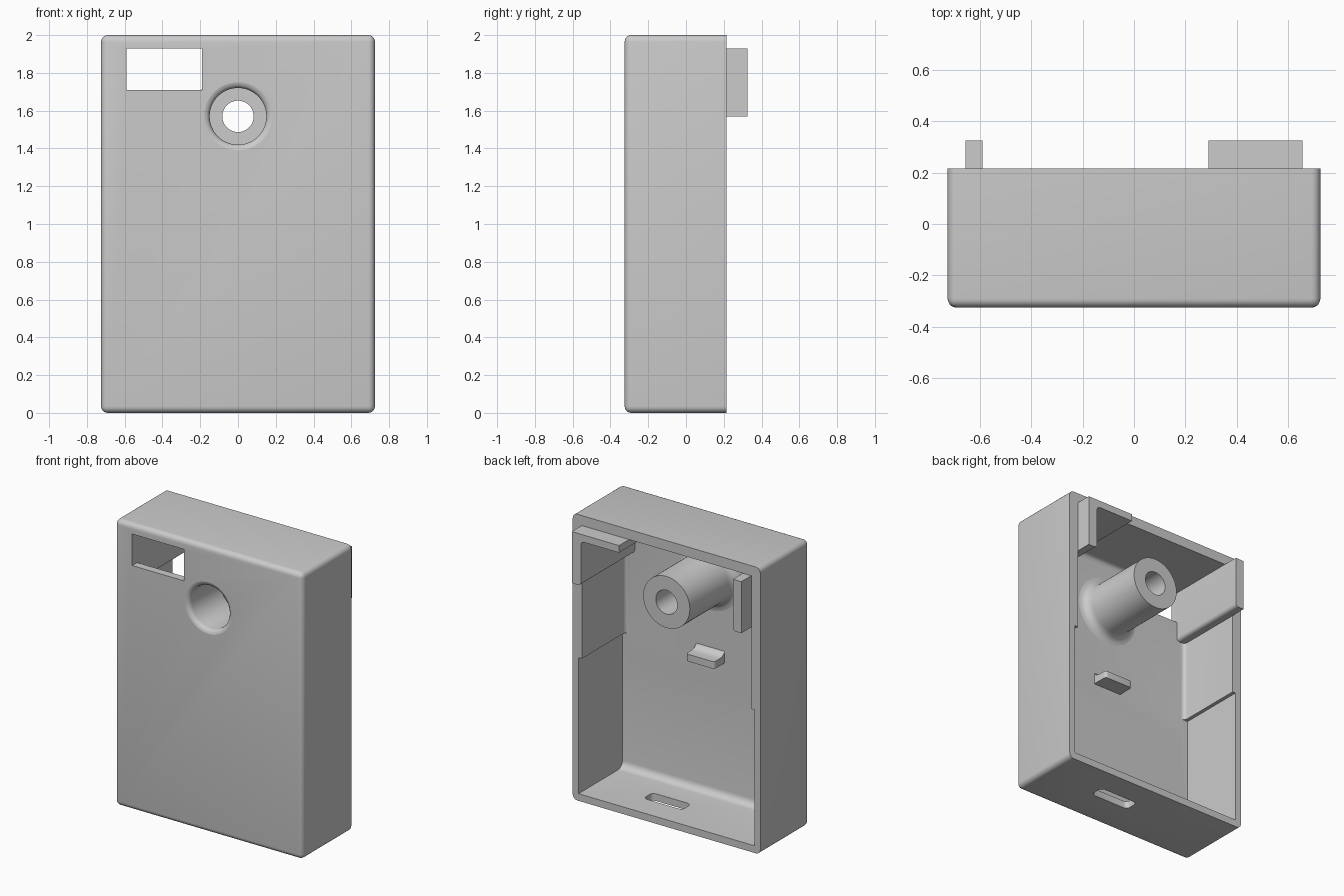
import bpy, bmesh, math
from mathutils import Vector

cube = bpy.data.objects.get("Cube")
if cube:
    bpy.data.objects.remove(cube, do_unlink=True)

grey = bpy.data.materials.new("plain_grey")
grey.use_nodes = True
GREY = (0.6, 0.6, 0.6, 1)
grey.diffuse_color = GREY
grey.node_tree.nodes["Principled BSDF"].inputs["Base Color"].default_value = GREY

FRONT, RIM, INNER = -0.325, 0.215, -0.27
POST_Z = 1.57


def finish(bm, name):
    bmesh.ops.recalc_face_normals(bm, faces=bm.faces)
    mesh = bpy.data.meshes.new(name)
    bm.to_mesh(mesh)
    bm.free()
    ob = bpy.data.objects.new(name, mesh)
    bpy.context.collection.objects.link(ob)
    mesh.materials.append(grey)
    return ob


def prism(name, points, start, end, axis="y", bevel=0, pick=None, segments=5):
    """Extrude an outline along an axis, rounding the edges chosen by pick(a, b)."""
    bm = bmesh.new()
    place = (lambda a, b, t: (a, t, b)) if axis == "y" else (
        (lambda a, b, t: (t, a, b)) if axis == "x" else (lambda a, b, t: (a, b, t)))
    face = bm.faces.new([bm.verts.new(place(a, b, start)) for a, b in points])
    made = bmesh.ops.extrude_face_region(bm, geom=[face])["geom"]
    shift = Vector(place(0, 0, end - start))
    bmesh.ops.translate(bm, vec=shift, verts=[v for v in made if isinstance(v, bmesh.types.BMVert)])
    bmesh.ops.recalc_face_normals(bm, faces=bm.faces)
    if pick:
        edges = [e for e in bm.edges if pick(e.verts[0].co, e.verts[1].co)]
        bmesh.ops.bevel(bm, geom=edges, offset=bevel, segments=segments,
                        profile=0.5, affect="EDGES")
    return finish(bm, name)


def rect(a0, a1, b0, b1):
    return [(a0, b0), (a1, b0), (a1, b1), (a0, b1)]


def cut(target, cutter):
    cutter.hide_render = True
    mod = target.modifiers.new("cut", "BOOLEAN")
    mod.object, mod.operation, mod.solver = cutter, "DIFFERENCE", "EXACT"
    bpy.context.view_layer.objects.active = target
    bpy.ops.object.modifier_apply(modifier=mod.name)
    bpy.data.objects.remove(cutter, do_unlink=True)


def at_y(y):
    return lambda a, b: abs(a.y - y) < 1e-4 and abs(b.y - y) < 1e-4


# Outer shell: rounded everywhere except around the open back
shell = prism("shell", rect(-0.725, 0.725, 0, 2), FRONT, RIM, bevel=0.035,
              pick=lambda a, b: not at_y(RIM)(a, b))

# Hollow: thicker walls above, thinner walls below
cut(shell, prism("upper_hollow", rect(-0.655, 0.655, 0.8, 1.93), INNER, 0.4,
                 bevel=0.03, pick=at_y(INNER)))
cut(shell, prism("lower_hollow", rect(-0.68, 0.68, 0.05, 1.0), INNER, 0.4, bevel=0.05,
                 pick=lambda a, b: at_y(INNER)(a, b) and max(a.z, b.z) < 0.1))

# Window, bottom slot and post opening
cut(shell, prism("window_cutter", rect(-0.59, -0.19, 1.71, 1.93), -0.5, -0.2))
cut(shell, prism("slot_cutter", rect(0.005, 0.305, -0.065, 0.035), -0.1, 0.12, axis="z",
                 bevel=0.03, pick=lambda a, b: abs(a.z - b.z) > 0.1))
SIDES = 64
ring = [(0.18 * math.cos(math.tau * i / SIDES), POST_Z + 0.18 * math.sin(math.tau * i / SIDES))
        for i in range(SIDES)]
cut(shell, prism("post_opening", ring, -0.5, -0.2))

# Hollow screw post, lathed: rounded mouth, wide bore, narrow hole, flared foot
profile = [(0.18, FRONT), (0.165, -0.321), (0.154, -0.31), (0.15, -0.295),
           (0.15, 0.02), (0.083, 0.02), (0.083, RIM), (0.18, RIM),
           (0.18, -0.21), (0.185, -0.235), (0.198, -0.255), (0.215, -0.266), (0.24, INNER)]
bm = bmesh.new()
verts = [bm.verts.new((r, y, POST_Z)) for r, y in profile]
edges = [bm.edges.new(pair) for pair in zip(verts, verts[1:])]
bmesh.ops.spin(bm, geom=verts + edges, cent=(0, 0, POST_Z), axis=(0, 1, 0),
               angle=math.tau, steps=SIDES)
bmesh.ops.remove_doubles(bm, verts=bm.verts, dist=1e-4)
post = finish(bm, "screw_post")

# Locating ribs that stand past the rim
rib = prism("right_rib", rect(-0.655, -0.59, POST_Z, 1.93), -0.29, 0.325, bevel=0.025,
            pick=lambda a, b: abs(a.y - b.y) > 0.1 and a.x > -0.6 and a.z < 1.6)
corner = prism("left_corner_rib",
               [(0.655, POST_Z), (0.655, 1.93), (0.29, 1.93), (0.29, 1.88),
                (0.585, 1.88), (0.585, POST_Z)], -0.29, 0.325, bevel=0.025,
               pick=lambda a, b: abs(a.y - b.y) > 0.1 and abs(a.x - 0.585) < 0.01)

# Small shelf on the inside of the front wall
shelf = prism("inner_shelf", [(-0.28, 1.09), (-0.265, 1.06), (-0.24, 1.043), (-0.21, 1.04),
                              (-0.155, 1.04), (-0.155, 0.99), (-0.28, 0.99)],
              -0.11, 0.11, axis="x", bevel=0.02,
              pick=lambda a, b: at_y(-0.155)(a, b) and abs(a.z - b.z) > 0.01)

# Smooth the rounded parts, keep hard edges
for ob in (shell, post, rib, corner, shelf):
    bpy.ops.object.select_all(action="DESELECT")
    ob.select_set(True)
    bpy.context.view_layer.objects.active = ob
    bpy.ops.object.shade_smooth_by_angle(angle=math.radians(35))
